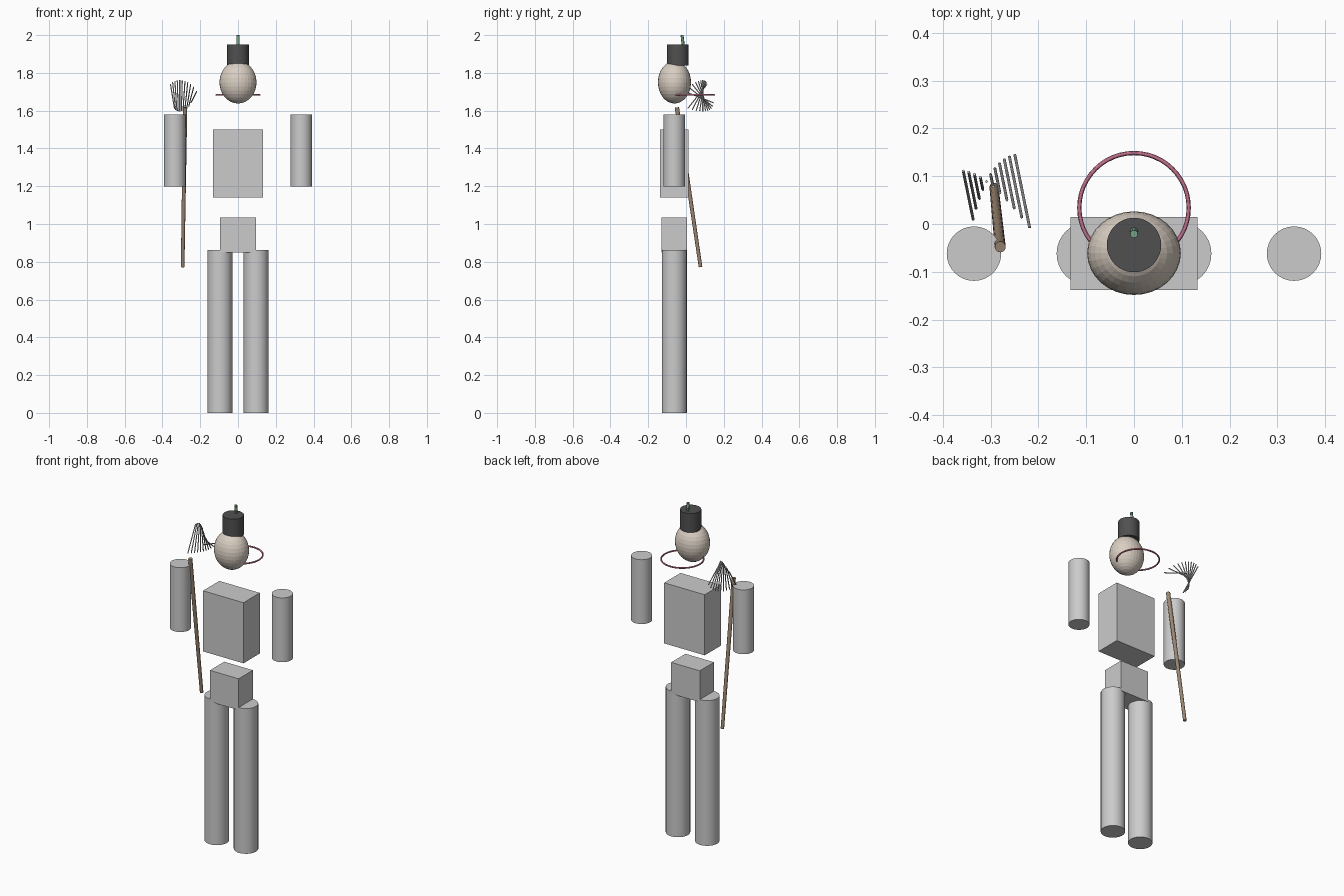
import bpy
import math
from mathutils import Vector

if "Cube" in bpy.data.objects:
    bpy.data.objects.remove(bpy.data.objects["Cube"])


def material(name, rgb):
    m = bpy.data.materials.new(name)
    m.diffuse_color = (*rgb, 1)
    m.use_nodes = True
    m.node_tree.nodes["Principled BSDF"].inputs["Base Color"].default_value = m.diffuse_color
    return m


def finish(name, mat=None, smooth=True):
    ob = bpy.context.object
    ob.name = name
    if mat:
        ob.data.materials.append(mat)
    if smooth:
        bpy.ops.object.shade_smooth_by_angle(angle=math.radians(30))
    return ob


def rod(name, a, b, r1, r2=None, sides=32, mat=None):
    a, b = Vector(a), Vector(b)
    d = b - a
    bpy.ops.mesh.primitive_cone_add(
        vertices=sides, radius1=r1, radius2=r1 if r2 is None else r2,
        depth=d.length, location=(a + b) / 2,
        rotation=d.to_track_quat('Z', 'Y').to_euler())
    return finish(name, mat)


def box(name, centre, size):
    bpy.ops.mesh.primitive_cube_add(size=1, location=centre)
    bpy.context.object.scale = size
    return finish(name, smooth=False)


skin = material("skin", (0.70, 0.62, 0.54))
black = material("hat_black", (0.08, 0.08, 0.08))
green = material("stem_green", (0.20, 0.40, 0.26))
pink = material("ring_pink", (0.55, 0.17, 0.27))
wood = material("wood", (0.33, 0.24, 0.17))

Y = -0.062  # centre line of the body

# Body blocks
box("torso", (0, Y, 1.32), (0.266, 0.153, 0.36))
box("pelvis", (0, Y, 0.941), (0.188, 0.134, 0.186))

# Arms and legs
for side, s in (("left", 1), ("right", -1)):
    rod(side + "_leg", (s * 0.096, Y, 0), (s * 0.096, Y, 0.863), 0.066)
    rod(side + "_arm", (s * 0.335, Y, 1.198), (s * 0.335, Y, 1.58), 0.057)

# Head
bpy.ops.mesh.primitive_uv_sphere_add(segments=32, ring_count=16, radius=1, location=(0, -0.061, 1.75))
bpy.context.object.scale = (0.098, 0.0875, 0.112)
finish("head", skin, smooth=False)

# Hat and stem
rod("hat", (0, -0.044, 1.838), (0, -0.044, 1.951), 0.057, mat=black)
rod("hat_stem", (0, -0.013, 1.93), (0, -0.021, 2.0), 0.008, sides=12, mat=green)

# Neck ring
bpy.ops.mesh.primitive_torus_add(major_radius=0.1145, minor_radius=0.0045, major_segments=48,
                                 minor_segments=12, location=(0, 0.034, 1.684))
finish("neck_ring", pink)

# Leaning broom handle
rod("broom_handle", (-0.293, 0.077, 0.772), (-0.28, -0.048, 1.617), 0.0095, 0.0115, sides=16, mat=wood)

# Twisted fan of bristles
LENGTH = 0.165
for i in range(11):
    k = i - 4
    c = Vector((-0.347 + 0.0085 * i + 0.00028 * i * i,
                0.091 - 0.00105 * (i - 5.4) ** 2, 1.679 - 0.0002 * k * k))
    dx, dy = 0.0052 * k, -0.0255 * k
    dz = math.sqrt(max(LENGTH ** 2 - dx * dx - dy * dy, 0.06 ** 2))
    h = Vector((dx, dy, dz)) / 2
    rod("bristle_%02d" % i, c - h, c + h, 0.003, sides=8)
